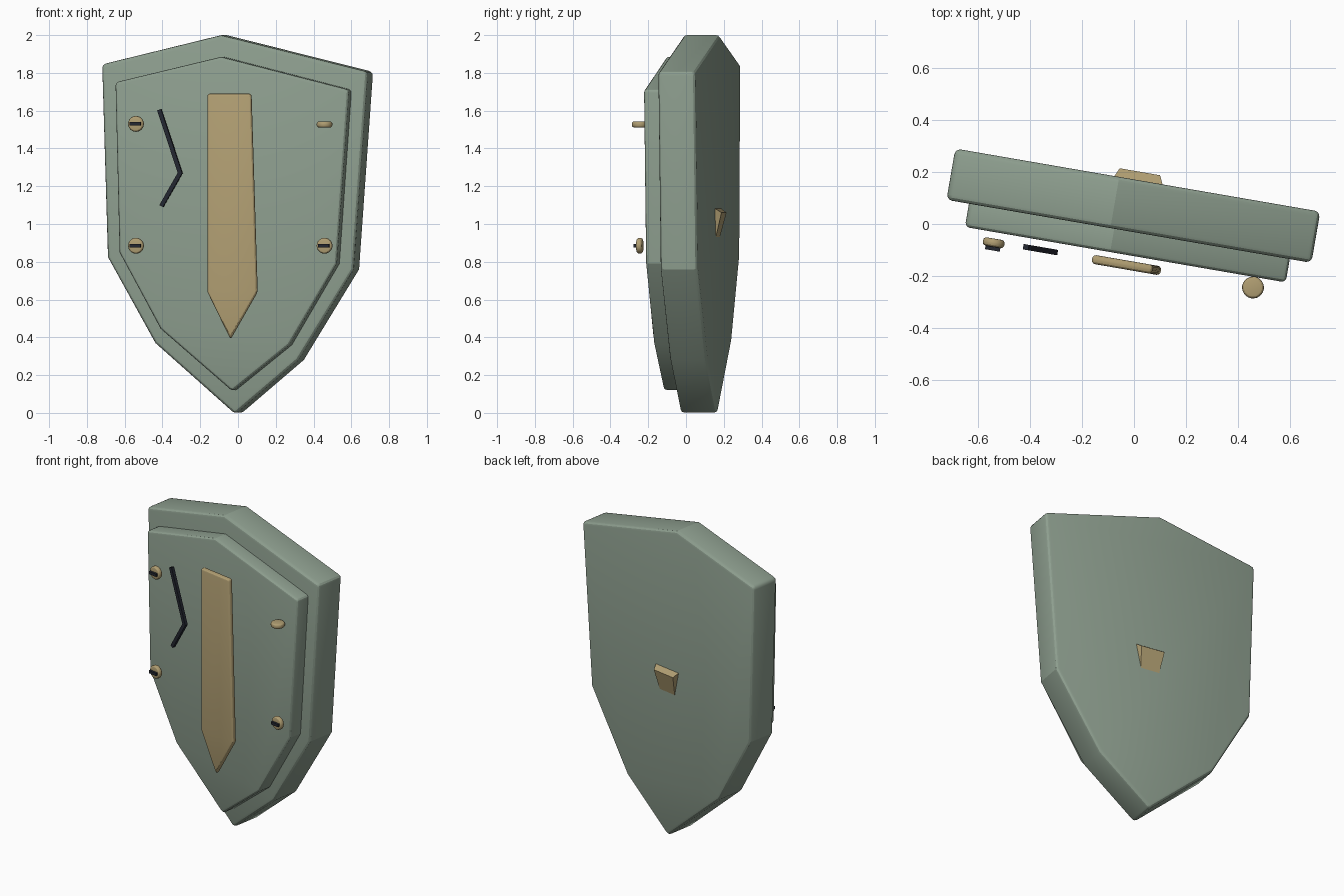
import bpy, bmesh, math
from mathutils import Matrix, Vector

if "Cube" in bpy.data.objects:
    bpy.data.objects.remove(bpy.data.objects["Cube"])

# The whole shield is turned slightly about the vertical axis
TURN = Matrix.Translation((0, 0.07, 0)) @ Matrix.Rotation(math.radians(-9.8), 4, 'Z')


def material(name, rgb):
    m = bpy.data.materials.new(name)
    m.diffuse_color = (*rgb, 1)
    m.use_nodes = True
    m.node_tree.nodes["Principled BSDF"].inputs["Base Color"].default_value = m.diffuse_color
    return m


GREEN = material("sage_green", (0.27, 0.345, 0.275))
TAN = material("aged_brass", (0.44, 0.345, 0.17))
DARK = material("dark_slate", (0.017, 0.02, 0.03))


def finish(name, bm, mat, bevel=0.0, segments=3):
    bmesh.ops.recalc_face_normals(bm, faces=bm.faces)
    mesh = bpy.data.meshes.new(name)
    bm.to_mesh(mesh)
    bm.free()
    mesh.materials.append(mat)
    ob = bpy.data.objects.new(name, mesh)
    bpy.context.collection.objects.link(ob)
    ob.matrix_world = TURN
    if bevel:
        mod = ob.modifiers.new("Bevel", 'BEVEL')
        mod.width, mod.segments = bevel, segments
        mod.limit_method = 'ANGLE'
        mod.angle_limit = math.radians(30)
        bpy.ops.object.select_all(action='DESELECT')
        ob.select_set(True)
        bpy.context.view_layer.objects.active = ob
        bpy.ops.object.modifier_apply(modifier="Bevel")
        bpy.ops.object.shade_smooth_by_angle(angle=math.radians(25))
    return ob


def prism(name, outline, back, front, mat, bevel=0.0):
    """Extrude an outline (across, up) between two forward depths."""
    bm = bmesh.new()
    face = bm.faces.new([bm.verts.new((u, -front, z)) for u, z in outline])
    ext = bmesh.ops.extrude_face_region(bm, geom=[face])
    for v in ext["geom"]:
        if isinstance(v, bmesh.types.BMVert):
            v.co.y = -back
    # keep both caps
    if len([f for f in bm.faces if len(f.verts) == len(outline)]) < 2:
        bmesh.ops.holes_fill(bm, edges=bm.edges)
    return finish(name, bm, mat, bevel)


# Shield body and raised front panel
prism("shield_body", [(-0.075, 2.0), (0.712, 1.805), (0.637, 0.76), (0.34, 0.28),
                      (0.0, -0.007), (-0.43, 0.37), (-0.685, 0.825), (-0.716, 1.845)],
      -0.1, 0.1, GREEN, 0.022)
prism("front_panel", [(-0.06, 1.885), (0.627, 1.71), (0.562, 0.79), (0.307, 0.36),
                      (0.0, 0.115), (-0.385, 0.445), (-0.606, 0.85), (-0.628, 1.75)],
      0.06, 0.191, GREEN, 0.018)

# Pointed central plate
prism("centre_plate", [(-0.124, 1.69), (0.112, 1.69), (0.145, 0.64), (0.0, 0.39), (-0.124, 0.64)],
      0.212, 0.247, TAN, 0.014)

# Bent scratch mark, mitred around its path
path = [Vector(p) for p in ((-0.383, 1.605), (-0.271, 1.27), (-0.372, 1.095))]
d1, d2 = (path[1] - path[0]).normalized(), (path[2] - path[1]).normalized()
n1, n2 = Vector((-d1.y, d1.x)), Vector((-d2.y, d2.x))
mid = (n1 + n2).normalized()
mid /= mid.dot(n1)
offsets = [n * 0.011 for n in (n1, mid, n2)]
prism("scratch", [p + o for p, o in zip(path, offsets)] +
      [p - o for p, o in reversed(list(zip(path, offsets)))], 0.217, 0.238, DARK)

# Rivets; one is turned flat
for name, u, z, flat in (("upper_left", -0.508, 1.53, False), ("lower_left", -0.508, 0.885, False),
                         ("lower_right", 0.505, 0.885, False), ("upper_right", 0.505, 1.527, True)):
    bm = bmesh.new()
    turn = Matrix() if flat else Matrix.Rotation(math.pi / 2, 4, 'X')
    bmesh.ops.create_cone(bm, cap_ends=True, segments=24, radius1=0.042, radius2=0.042, depth=0.032,
                          matrix=Matrix.Translation((u, -0.232, z)) @ turn)
    finish(name + "_rivet", bm, TAN, 0.013)
    if not flat:
        w, h = 0.029, 0.009
        prism(name + "_rivet_slot", [(u - w, z - h), (u + w, z - h), (u + w, z + h), (u - w, z + h)],
              0.24, 0.262, DARK)

# Tapered hook on the back
bm = bmesh.new()
for side in (-1, 1):
    for u, d, z in ((0.094, 0.1, 1.083), (0.079, 0.133, 1.06), (0.062, 0.1, 0.93),
                    (0.094, 0.09, 1.083), (0.062, 0.09, 0.93)):
        bm.verts.new((side * u, d, z))
bmesh.ops.convex_hull(bm, input=bm.verts)
finish("back_hook", bm, TAN)
